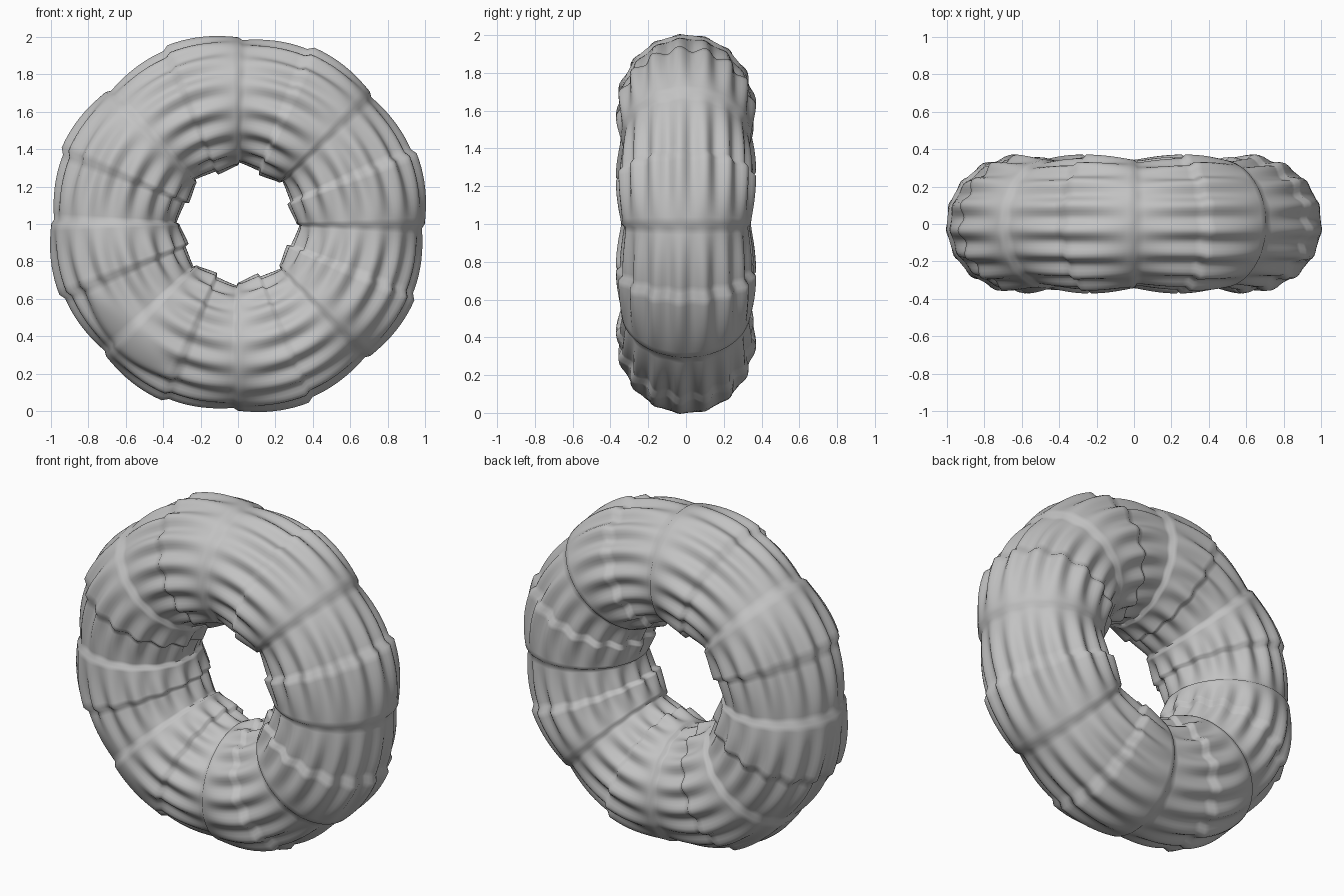
import bpy, bmesh
from math import sin, cos, pi, exp, radians

cube = bpy.data.objects.get("Cube")
if cube:
    bpy.data.objects.remove(cube, do_unlink=True)

RING_RADIUS = 0.656    # centre of the tube
SEGMENTS = 8           # repeats around the ring
RIPPLES = 16           # ridges around the tube
PHASE = 0.1            # turn of the ridges around the tube
SLICES = RIPPLES * 8   # points around the tube
HALF = 10              # stations per half segment
SEAM = 0.03            # width of the groove step, as a share of a segment
STEP = 0.04            # width of the middle step

grey = bpy.data.materials.new("Matte grey")
grey.use_nodes = True
colour = (0.54, 0.54, 0.54, 1)
grey.diffuse_color = colour
bsdf = next(n for n in grey.node_tree.nodes if n.type == 'BSDF_PRINCIPLED')
bsdf.inputs["Base Color"].default_value = colour
bsdf.inputs["Roughness"].default_value = 0.7


def lerp(a, b, t):
    return a + (b - a) * t


# Stations along one segment: share of the segment, tube radius, ripple depth
def segment_stations():
    out = []
    for i in range(HALF + 1):          # lower half, rising from the seam
        t = i / HALF
        out.append((lerp(SEAM, 0.5 - STEP / 2, t), lerp(0.326, 0.335, sin(t * pi / 2)),
                    lerp(0.003, 0.017, sin(t * pi / 2))))
    for i in range(HALF + 1):          # raised half, falling to the next seam
        t = i / HALF
        out.append((lerp(0.5 + STEP / 2, 1, t), lerp(0.355, 0.343, t * t),
                    0.018 * cos(t * pi / 2)))
    return out


# Smooth raised patch on the lower corner of the front
def patch(angle, tube):
    da = (angle - radians(225)) / radians(22)
    dt = (tube + radians(57)) / radians(20)
    return exp(-(da * da + dt * dt) ** 3)


def tube_point(angle, tube, radius, depth):
    p = patch(angle, tube)
    r = radius + depth * cos(RIPPLES * (tube + PHASE)) * (1 - p) + 0.02 * p
    ring = RING_RADIUS + r * cos(tube)
    return ring * cos(angle), r * sin(tube), 1 + ring * sin(angle)


# Rippled ring, made of stepped segments running clockwise
bm = bmesh.new()
rings = []
for s in range(SEGMENTS):
    for share, radius, depth in segment_stations():
        angle = (-(s + share) * 2 * pi / SEGMENTS) % (2 * pi)
        rings.append([bm.verts.new(tube_point(angle, -pi + 2 * pi * k / SLICES, radius, depth))
                      for k in range(SLICES)])
for i, ring in enumerate(rings):
    following = rings[(i + 1) % len(rings)]
    for k in range(SLICES):
        n = (k + 1) % SLICES
        bm.faces.new((ring[k], ring[n], following[n], following[k]))
bmesh.ops.recalc_face_normals(bm, faces=bm.faces)

mesh = bpy.data.meshes.new("rippled_ring")
bm.to_mesh(mesh)
bm.free()
mesh.materials.append(grey)
body = bpy.data.objects.new("rippled_ring", mesh)
bpy.context.collection.objects.link(body)

bpy.ops.object.select_all(action='DESELECT')
body.select_set(True)
bpy.context.view_layer.objects.active = body
bpy.ops.object.shade_smooth_by_angle(angle=radians(75))
